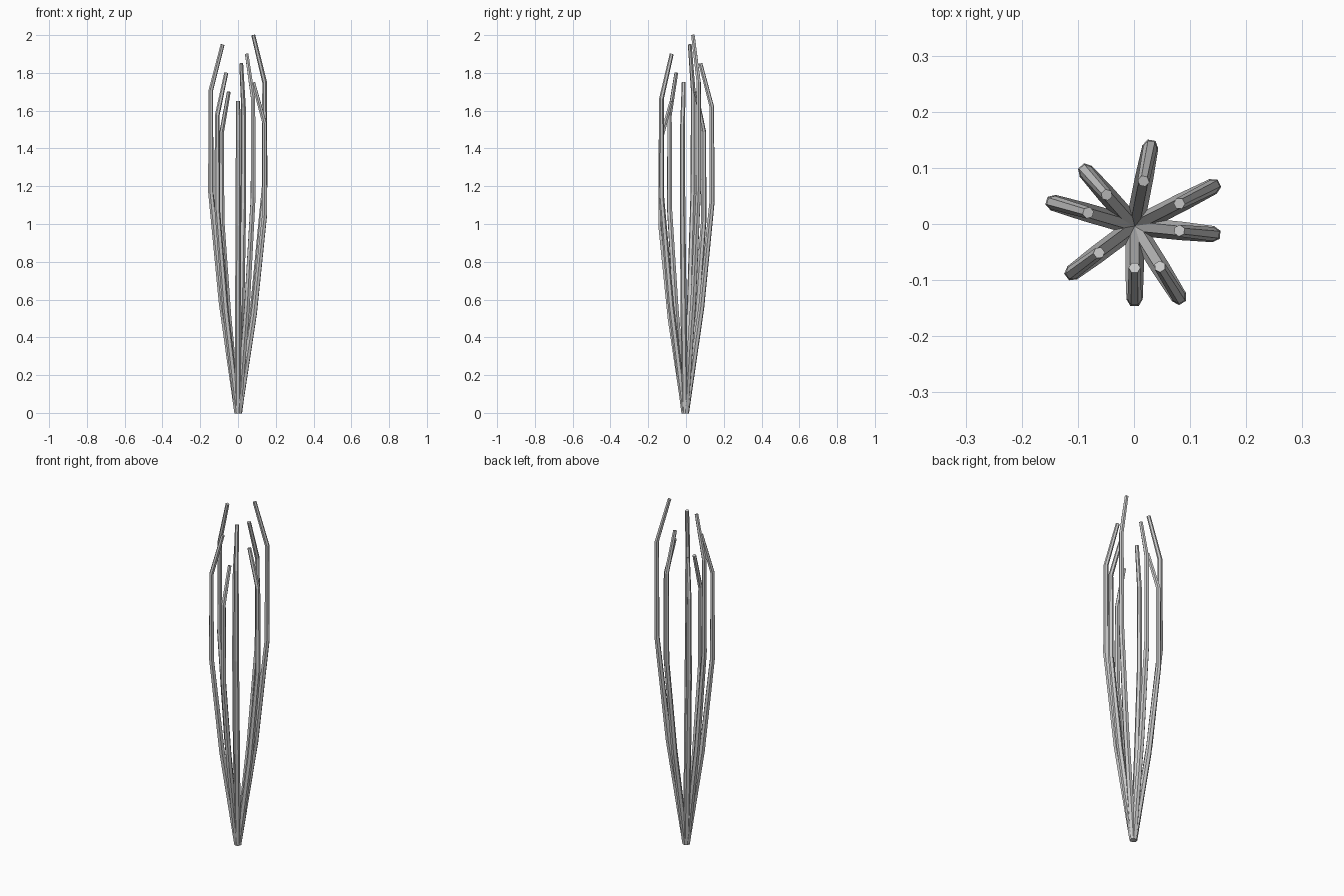
import bpy
from mathutils import Vector

if "Cube" in bpy.data.objects:
    bpy.data.objects.remove(bpy.data.objects["Cube"])

BASE = Vector((0.001, -0.004))

# path profile: (height fraction, outward fraction, tube radius)
PROFILE = [(0.0, 0.03, 0.0165), (0.3, 0.60, 0.0165), (0.6, 1.0, 0.0145),
           (0.875, 1.0, 0.0125), (1.0, 0.57, 0.0105)]

# each stem: widest x, widest y, height
STEMS = [(0.029, 0.137, 1.85), (0.141, 0.067, 2.00), (0.141, -0.018, 1.75),
         (0.080, -0.130, 1.90), (0.001, -0.134, 1.65), (-0.110, -0.087, 1.80),
         (-0.144, 0.038, 1.95), (-0.086, 0.094, 1.70)]


def make_stem(index, x, y, height):
    # six-sided tapering tube along a bent path
    curve = bpy.data.curves.new(f"stem_{index}", "CURVE")
    curve.dimensions = "3D"
    curve.bevel_depth = 1.0
    curve.bevel_resolution = 1
    curve.use_fill_caps = True
    spline = curve.splines.new("POLY")
    spline.points.add(len(PROFILE) - 1)
    spline.use_smooth = False
    for point, (fz, fr, radius) in zip(spline.points, PROFILE):
        p = BASE.lerp(Vector((x, y)), fr)
        point.co = (p.x, p.y, height * fz, 1)
        point.radius = radius
    obj = bpy.data.objects.new(f"stem_{index}", curve)
    bpy.context.collection.objects.link(obj)
    bpy.ops.object.select_all(action="DESELECT")
    obj.select_set(True)
    bpy.context.view_layer.objects.active = obj
    bpy.ops.object.convert(target="MESH")


# bundle of stems fanning out from one root
for i, stem in enumerate(STEMS, 1):
    make_stem(i, *stem)
